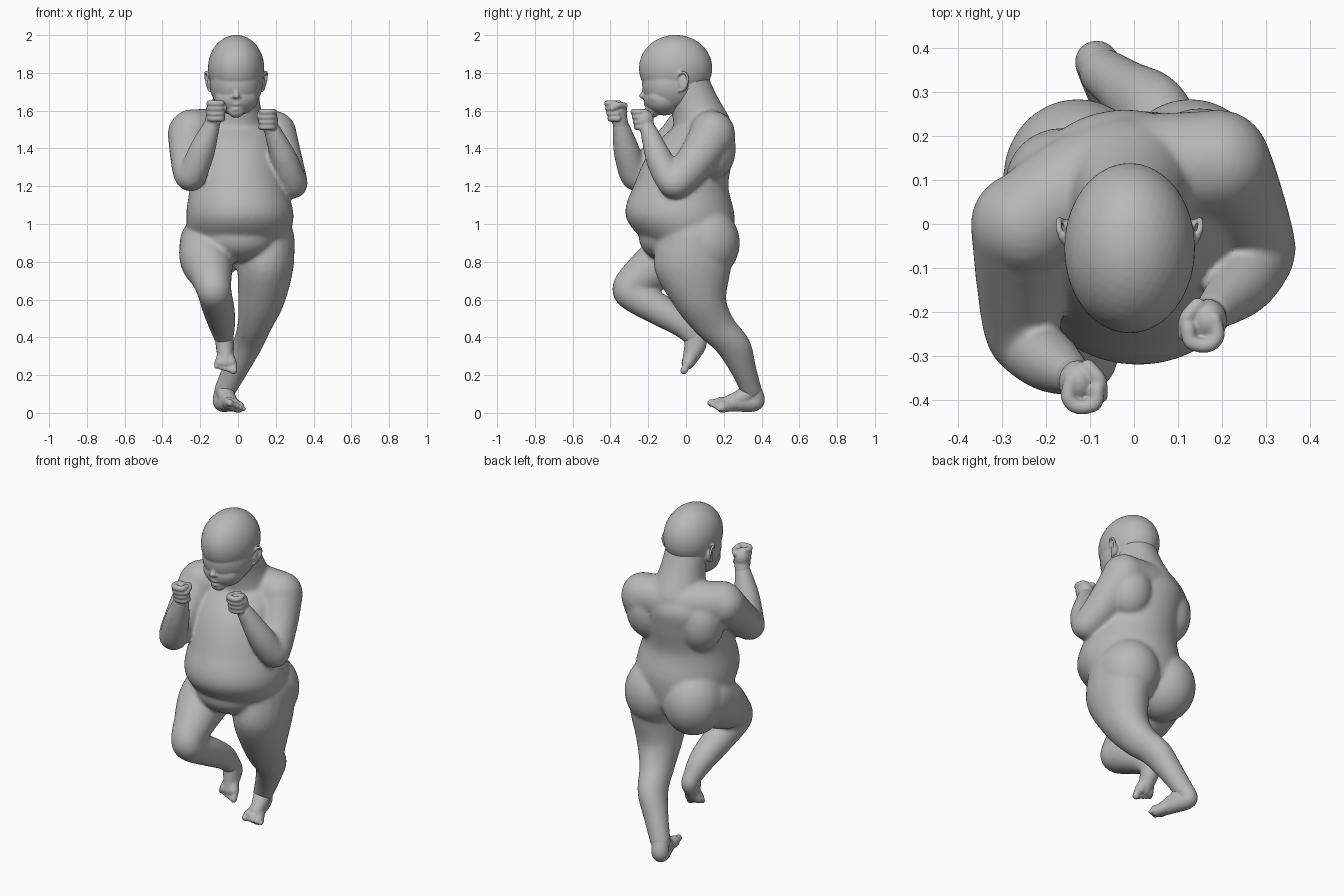
import bpy
import bmesh
from mathutils import Vector, Matrix

default_cube = bpy.data.objects.get("Cube")
if default_cube:
    bpy.data.objects.remove(default_cube, do_unlink=True)

# One plain clay colour for the whole figure
clay = bpy.data.materials.new("clay grey")
clay.use_nodes = True
clay.diffuse_color = (.48, .48, .48, 1)
clay.node_tree.nodes["Principled BSDF"].inputs["Base Color"].default_value = (.48, .48, .48, 1)


def blob(bm, centre, radii, detail=3):
    """Add an ellipsoid."""
    matrix = Matrix.Translation(centre) @ Matrix.Diagonal((*radii, 1))
    bmesh.ops.create_icosphere(bm, subdivisions=detail, radius=1, matrix=matrix)


def spline(a, b, c, d, t):
    """Catmull-Rom value between b and c."""
    return b + .5 * t * (c - a + t * (2 * a - 5 * b + 4 * c - d + t * (3 * (b - c) + d - a)))


def limb(bm, keys, steps=8, detail=3):
    """Sweep overlapping ellipsoids through keys of position and radius (one or three)."""
    keys = [tuple(k) if len(k) == 6 else (*k[:3], k[3], k[3], k[3]) for k in keys]
    padded = [keys[0], *keys, keys[-1]]
    for i in range(len(keys) - 1):
        for s in range(steps + 1):
            v = [spline(*values, s / steps) for values in zip(*padded[i:i + 4])]
            blob(bm, v[:3], v[3:], detail)


def finish(bm, name, voxel, smoothing):
    """Fuse the blobs into one smooth skin."""
    mesh = bpy.data.meshes.new(name)
    bm.to_mesh(mesh)
    bm.free()
    mesh.materials.append(clay)
    mesh.shade_smooth()
    part = bpy.data.objects.new(name, mesh)
    bpy.context.collection.objects.link(part)
    fuse = part.modifiers.new("fuse", 'REMESH')
    fuse.mode = 'VOXEL'
    fuse.voxel_size = voxel
    fuse.use_smooth_shade = True
    relax = part.modifiers.new("relax", 'SMOOTH')
    relax.factor = .5
    relax.iterations = smoothing


# Torso: hips, belly, chest, upper back
body = bmesh.new()
limb(body, [(0, .035, .9, .255, .21, .1),
            (.01, -.03, 1.04, .285, .288, .1),
            (0, -.025, 1.2, .255, .25, .1),
            (-.01, .025, 1.36, .235, .225, .1),
            (-.02, .08, 1.46, .22, .18, .09),
            (-.02, .1, 1.52, .15, .125, .08)], steps=14, detail=4)
blob(body, (0, -.09, .93), (.2, .16, .13), detail=4)
# Neck, shoulder girdle and shoulder blades
limb(body, [(-.01, .005, 1.74, .12), (-.01, .05, 1.62, .13), (-.01, .09, 1.5, .155)])
limb(body, [(-.245, .0, 1.49, .118), (-.14, .075, 1.49, .122),
            (-.02, .12, 1.49, .125), (.19, .14, 1.48, .12)])
blob(body, (-.165, .09, 1.38), (.13, .13, .17))
blob(body, (.15, .14, 1.4), (.13, .125, .17))
# Buttocks
for side in (-1, 1):
    blob(body, (side * .128, .105, .9), (.17, .18, .195), detail=4)

# Arms, bent up in a guard
limb(body, [(-.255, .0, 1.48, .118), (-.26, -.11, 1.38, .103),
            (-.255, -.23, 1.275, .09), (-.24, -.275, 1.265, .078),
            (-.19, -.315, 1.39, .07), (-.14, -.345, 1.52, .045)])
limb(body, [(.19, .14, 1.47, .122), (.23, .07, 1.36, .107),
            (.275, -.03, 1.24, .09), (.285, -.075, 1.225, .08),
            (.245, -.14, 1.34, .072), (.18, -.2, 1.5, .045)])

# Standing leg, trailing backwards
limb(body, [(.145, .05, .92, .155, .2, .15), (.145, .035, .77, .15, .205, .1),
            (.125, .07, .6, .125, .145, .09), (.09, .145, .47, .093, .115, .08),
            (.05, .245, .36, .08, .098, .07), (-.015, .305, .23, .068),
            (-.07, .345, .12, .057)])
# Raised leg: thigh forward, shin folded back
limb(body, [(-.155, .03, .9, .155, .19, .15), (-.165, -.09, .82, .145),
            (-.145, -.21, .74, .115), (-.13, -.295, .665, .094),
            (-.12, -.27, .62, .09), (-.1, -.13, .54, .084),
            (-.085, -.02, .47, .071), (-.075, .045, .4, .053)])
finish(body, "body", .009, 18)


# Feet with ankle, instep and five toes
def foot(name, ankle, heel, ball, medial):
    bm = bmesh.new()
    ankle, heel, ball = Vector(ankle), Vector(heel), Vector(ball)
    medial = Vector(medial).normalized()
    forward = (ball - heel).normalized()
    arch = heel.lerp(ball, .55)
    limb(bm, [(*ankle, .05), (*heel, .049), (*arch, .044), (*ball, .034)])
    limb(bm, [(*ankle, .05), (*ankle.lerp(arch, .6), .046), (*ball, .032)])
    for spread in (-.026, .026):
        limb(bm, [(*heel.lerp(ball, .35), .036), (*(ball + medial * spread), .032)])
    for toe in range(5):
        size = .02 if toe == 0 else .0165 - toe * .001
        root = ball + medial * (.04 - toe * .0225)
        tip = root + forward * (.046 - toe * .006)
        limb(bm, [(*root, size), (*tip, size)], steps=6, detail=2)
    finish(bm, name, .005, 5)


foot("left_foot", (-.07, .345, .13), (-.085, .365, .06), (-.022, .185, .042), (-.9, -.25, .38))
foot("right_foot", (-.075, .042, .41), (-.07, .06, .365), (-.065, .01, .265), (1, 0, 0))


# Fists: stacked curled fingers with the thumb across
def fist(name, centre, outer, wrist):
    bm = bmesh.new()
    centre = Vector(centre)
    blob(bm, centre + Vector((outer * .008, 0, 0)), (.044, .05, .057))
    limb(bm, [(*wrist, .042), (*centre, .042)])
    curl = [(.022, .01), (.03, -.028), (.008, -.05), (-.03, -.043), (-.036, -.012)]
    for finger in range(4):
        lift = .043 - finger * .0265
        lean = finger * .006 - .006
        limb(bm, [(*(centre + Vector((outer * x, y + lean, lift))), .0175) for x, y in curl],
             steps=5, detail=2)
    thumb = [(-.015, .035, .03), (-.04, .005, .035), (-.044, -.03, .018)]
    limb(bm, [(*(centre + Vector((outer * x, y, z))), .018) for x, y, z in thumb],
         steps=6, detail=2)
    finish(bm, name, .0045, 5)


fist("right_fist", (-.12, -.36, 1.595), -1, (-.145, -.34, 1.5))
fist("left_fist", (.16, -.22, 1.55), 1, (.185, -.195, 1.48))

# Head: skull, face, jaw, chin
head = bmesh.new()
mid = -.01
blob(head, (mid, -.055, 1.825), (.149, .194, .176), detail=4)
blob(head, (mid, -.07, 1.74), (.14, .163, .15), detail=4)
blob(head, (mid, -.115, 1.665), (.116, .108, .09), detail=4)
blob(head, (mid, -.175, 1.6), (.045, .036, .038))
# Nose
limb(head, [(mid, -.21, 1.722, .018), (mid, -.221, 1.684, .018)], detail=2)
blob(head, (mid, -.232, 1.678), (.018, .016, .015))
# Lips
limb(head, [(mid - .032, -.196, 1.63, .01), (mid, -.212, 1.636, .013),
            (mid + .032, -.196, 1.63, .01)], detail=2)
limb(head, [(mid - .024, -.196, 1.613, .01), (mid, -.206, 1.609, .013),
            (mid + .024, -.196, 1.613, .01)], detail=2)
for side in (-1, 1):
    # Cheek, nostril and brow
    blob(head, (mid + side * .05, -.14, 1.668), (.062, .063, .055))
    blob(head, (mid + side * .019, -.215, 1.673), (.012, .014, .011))
    limb(head, [(mid + side * .03, -.206, 1.765, .018),
                (mid + side * .07, -.188, 1.775, .02),
                (mid + side * .1, -.155, 1.765, .018)], detail=2)
    # Ear bowl and curled rim
    ear_x = mid + side * .143
    blob(head, (ear_x - side * .004, -.015, 1.745), (.014, .027, .044))
    rim = [(-.006, -.032, .02), (.008, -.022, .045), (.018, .004, .052), (.018, .022, .03),
           (.012, .02, -.004), (.002, .002, -.035), (-.004, -.018, -.045)]
    limb(head, [(ear_x + side * x, y - .015, 1.75 + z, .0085) for x, y, z in rim],
         steps=6, detail=2)
finish(head, "head", .005, 7)

# Eyes with upper and lower lids
for side, name in ((-1, "right_eye"), (1, "left_eye")):
    eye = bmesh.new()
    x = mid + side * .06
    blob(eye, (x, -.178, 1.732), (.03, .03, .021))
    for lift in (.014, -.013):
        limb(eye, [(x - .03, -.19 - side * .008, 1.731, .006),
                   (x, -.201, 1.732 + lift, .0065),
                   (x + .03, -.19 + side * .008, 1.731, .006)], detail=2)
    finish(eye, name, .003, 3)
